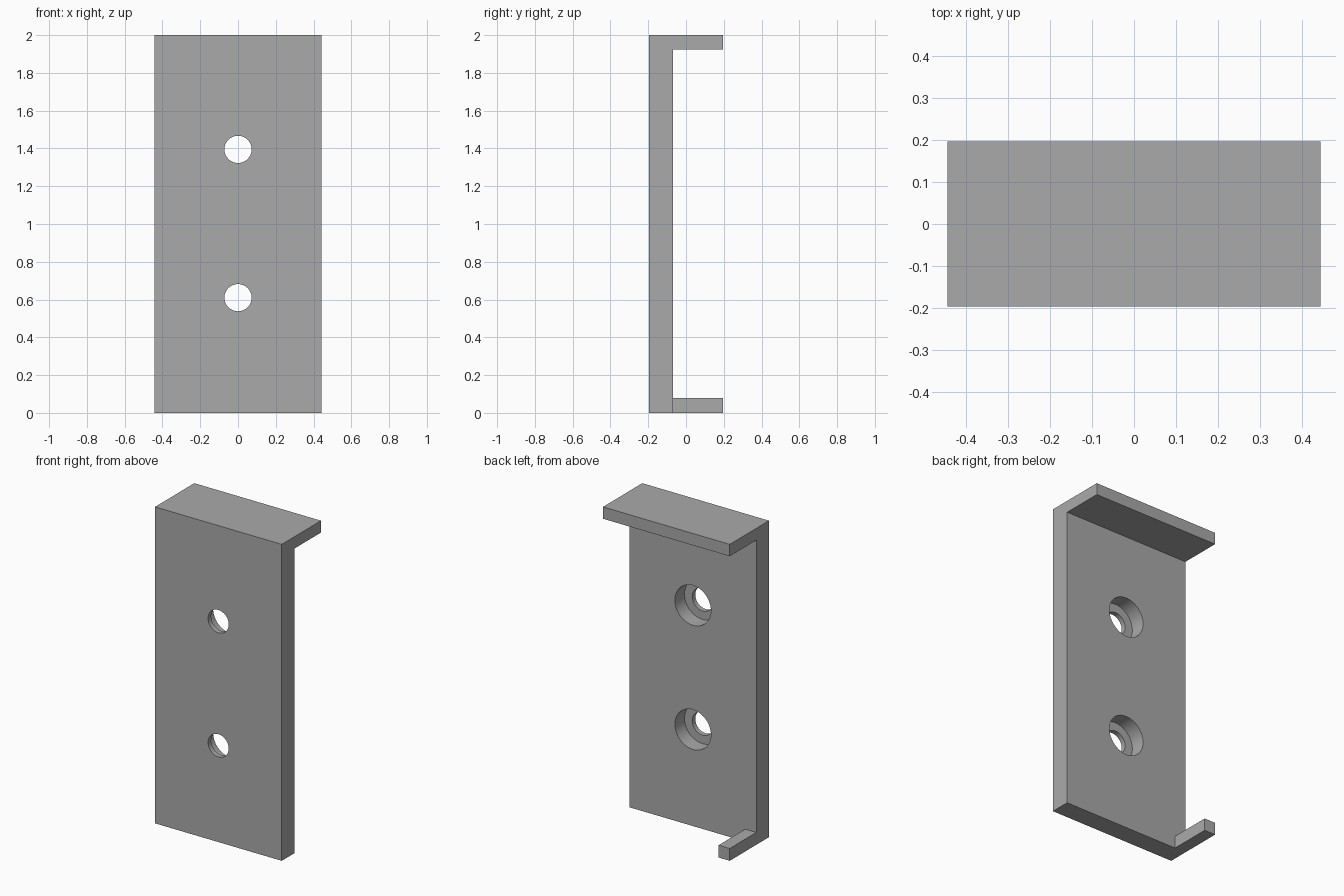
import bpy, bmesh, math
from mathutils import Matrix, Vector

cube = bpy.data.objects.get("Cube")
if cube:
    bpy.data.objects.remove(cube, do_unlink=True)

HALF_W, HALF_D, HEIGHT = 0.443, 0.196, 2.0
PLATE_BACK = -0.069      # rear face of the upright plate
LIP = 0.075              # thickness of the top flange
TAB = 0.078              # side of the square bottom tab
BORE_FLOOR = -0.165      # depth reached by the counterbores
HOLE_Z = (0.61, 1.395)

grey = bpy.data.materials.new("plain_grey")
grey.use_nodes = True
colour = (0.4, 0.4, 0.4, 1)
grey.diffuse_color = colour
grey.node_tree.nodes["Principled BSDF"].inputs["Base Color"].default_value = colour


def add_object(name, bm):
    bmesh.ops.recalc_face_normals(bm, faces=bm.faces)
    mesh = bpy.data.meshes.new(name)
    bm.to_mesh(mesh)
    bm.free()
    mesh.materials.append(grey)
    obj = bpy.data.objects.new(name, mesh)
    bpy.context.collection.objects.link(obj)
    return obj


def extrude_profile(name, points, x0, x1):
    """Extrude a (y, z) outline along x."""
    bm = bmesh.new()
    face = bm.faces.new([bm.verts.new((x0, y, z)) for y, z in points])
    result = bmesh.ops.extrude_face_region(bm, geom=[face])
    verts = [v for v in result["geom"] if isinstance(v, bmesh.types.BMVert)]
    bmesh.ops.translate(bm, verts=verts, vec=Vector((x1 - x0, 0, 0)))
    return add_object(name, bm)


def drill(name, radius, y0, y1, z):
    """Cylindrical cutter running along y."""
    bm = bmesh.new()
    place = Matrix.Translation((0, (y0 + y1) / 2, z)) @ Matrix.Rotation(math.pi / 2, 4, "X")
    bmesh.ops.create_cone(bm, cap_ends=True, segments=64, radius1=radius,
                          radius2=radius, depth=y1 - y0, matrix=place)
    return add_object(name, bm)


def combine(target, other, operation):
    mod = target.modifiers.new(other.name, "BOOLEAN")
    mod.object, mod.operation, mod.solver = other, operation, "EXACT"
    bpy.context.view_layer.objects.active = target
    bpy.ops.object.modifier_apply(modifier=mod.name)
    bpy.data.objects.remove(other, do_unlink=True)


# Upright plate with the full-width top flange
bracket = extrude_profile("bracket", [
    (-HALF_D, 0), (PLATE_BACK, 0), (PLATE_BACK, HEIGHT - LIP),
    (HALF_D, HEIGHT - LIP), (HALF_D, HEIGHT), (-HALF_D, HEIGHT)], -HALF_W, HALF_W)

# Small square tab at one bottom corner
tab = extrude_profile("bottom_tab", [
    (PLATE_BACK - 0.05, 0), (HALF_D, 0), (HALF_D, TAB), (PLATE_BACK - 0.05, TAB)],
    -HALF_W, -HALF_W + TAB)
combine(bracket, tab, "UNION")

# Screw holes, counterbored from the rear
for z in HOLE_Z:
    combine(bracket, drill("screw_hole", 0.072, -0.3, 0.0, z), "DIFFERENCE")
    combine(bracket, drill("counterbore", 0.126, BORE_FLOOR, 0.0, z), "DIFFERENCE")

bpy.ops.object.select_all(action="DESELECT")
bracket.select_set(True)
bpy.context.view_layer.objects.active = bracket
bpy.ops.object.shade_smooth_by_angle(angle=math.radians(30))
